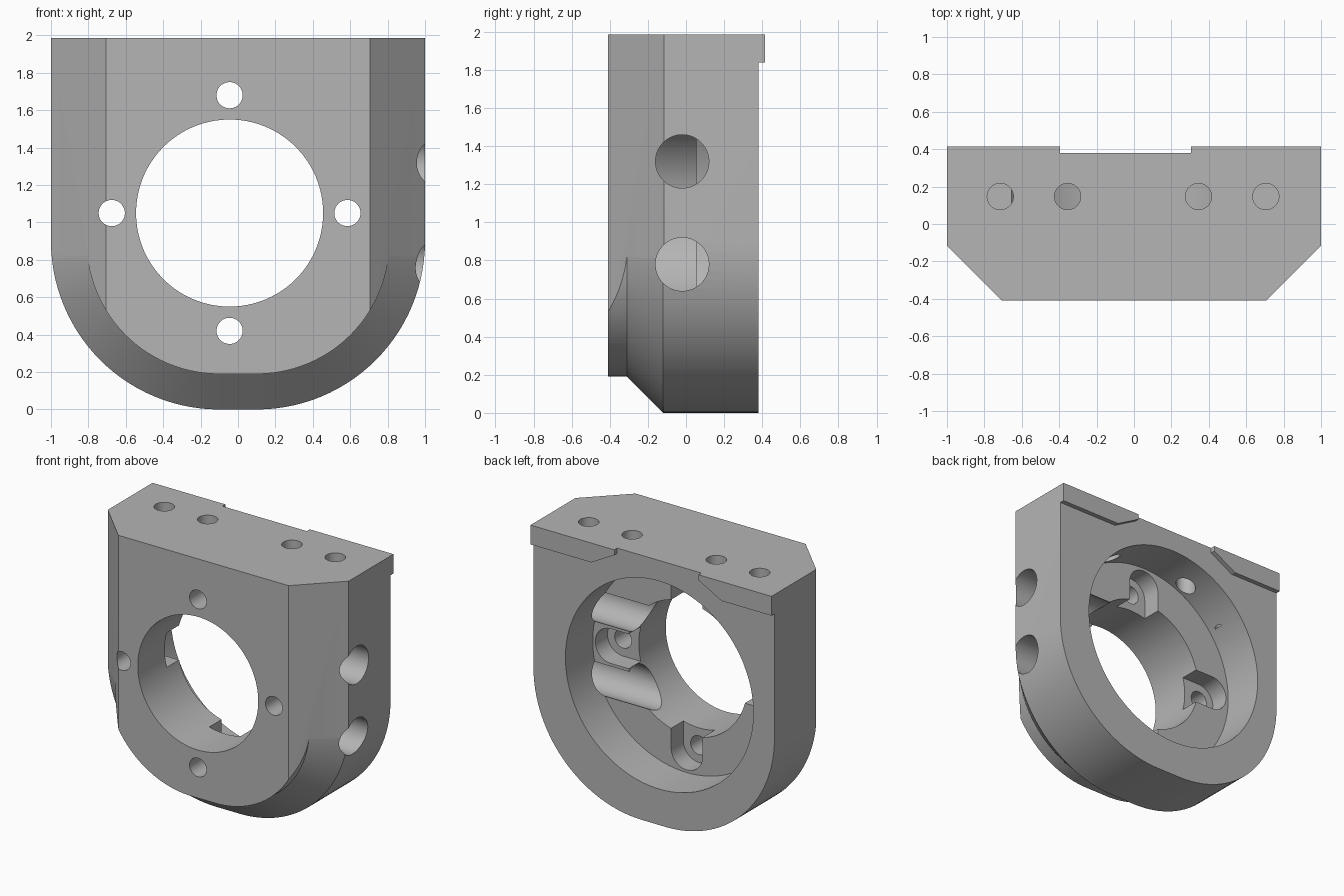
import bpy, bmesh, math
from mathutils import Matrix, Vector

cube = bpy.data.objects.get("Cube")
if cube:
    bpy.data.objects.remove(cube, do_unlink=True)

grey = bpy.data.materials.new("grey_metal")
grey.use_nodes = True
colour = (0.46, 0.46, 0.46, 1)
grey.diffuse_color = colour
grey.node_tree.nodes["Principled BSDF"].inputs["Base Color"].default_value = colour

TOP, BACK, STEP = 1.985, 0.38, 0.055
CX, CZ = -0.045, 1.05          # bore centre
BOLT = 0.63                    # bolt circle radius


def make_object(name, bm):
    bmesh.ops.recalc_face_normals(bm, faces=bm.faces)
    mesh = bpy.data.meshes.new(name)
    bm.to_mesh(mesh)
    bm.free()
    mesh.materials.append(grey)
    obj = bpy.data.objects.new(name, mesh)
    bpy.context.collection.objects.link(obj)
    return obj


def loft(name, rings):
    """Skin a stack of equal-length rings of 3D points and cap both ends."""
    bm = bmesh.new()
    rows = [[bm.verts.new(p) for p in ring] for ring in rings]
    n = len(rows[0])
    for a, b in zip(rows, rows[1:]):
        for i in range(n):
            j = (i + 1) % n
            bm.faces.new((a[i], a[j], b[j], b[i]))
    bm.faces.new(rows[0])
    bm.faces.new(rows[-1])
    return make_object(name, bm)


def cylinder(name, start, end, radius, sides=64):
    start, end = Vector(start), Vector(end)
    axis = end - start
    turn = axis.to_track_quat('Z', 'Y').to_matrix().to_4x4()
    bm = bmesh.new()
    bmesh.ops.create_cone(bm, cap_ends=True, segments=sides, radius1=radius,
                          radius2=radius, depth=axis.length,
                          matrix=Matrix.Translation((start + end) / 2) @ turn)
    return make_object(name, bm)


def cut(cutter):
    mod = body.modifiers.new(cutter.name, 'BOOLEAN')
    mod.operation, mod.solver, mod.object = 'DIFFERENCE', 'EXACT', cutter
    bpy.context.view_layer.objects.active = body
    bpy.ops.object.modifier_apply(modifier=mod.name)
    bpy.data.objects.remove(cutter, do_unlink=True)


def u_ring(y, inset):
    """U-shaped outline with a rounded bottom, shrunk by inset."""
    r, steps = 0.9 - inset, 28
    pts = [(-0.1 - r, y, TOP)]
    for side, first in ((-0.1, math.pi), (0.1, 1.5 * math.pi)):
        for i in range(steps + 1):
            a = first + math.pi / 2 * i / steps
            pts.append((side + r * math.cos(a), y, 0.9 + r * math.sin(a)))
    return pts + [(0.1 + r, y, TOP)]


# Body with a bevelled, stepped lower front
body = loft("housing_block", [u_ring(0.415, 0), u_ring(-0.12, 0),
                              u_ring(-0.31, 0.19), u_ring(-0.41, 0.19)])

# Vertical front corner chamfers
for s in (-1, 1):
    tri = [(s * 0.5, -0.616), (s * 1.2, 0.084), (s * 1.2, -0.616)]
    cut(loft("chamfer_cutter", [[(x, y, z) for x, y in tri] for z in (-0.2, 2.2)]))

# Back relief, leaving the two locating lips at the top
half = [(0.35, 2.2), (0.35, 1.945), (0.54, 1.84), (1.3, 1.84), (1.3, -0.2)]
outline = half + [(-x, z) for x, z in reversed(half)]
cut(loft("relief_cutter", [[(x + CX, y, z) for x, z in outline] for y in (BACK, 0.6)]))

# Main bore and rear counterbore
cut(cylinder("bore_cutter", (CX, -0.6, CZ), (CX, 0.6, CZ), 0.5, 128))
cut(cylinder("counterbore_cutter", (CX, STEP, CZ), (CX, 0.6, CZ), 0.78, 128))

# Bolt holes with round-ended pockets open to the bore
for k in range(4):
    a = k * math.pi / 2
    c, s = math.cos(a), math.sin(a)
    hx, hz = CX + BOLT * c, CZ + BOLT * s
    cut(cylinder("bolt_hole_cutter", (hx, -0.6, hz), (hx, 0.2, hz), 0.07, 48))
    slot = [(0.35, -0.13), (0.35, 0.13)]
    for i in range(25):
        t = math.pi / 2 - math.pi * i / 24
        slot.append((BOLT + 0.13 * math.cos(t), 0.13 * math.sin(t)))
    cut(loft("pocket_cutter", [[(CX + u * c - v * s, y, CZ + u * s + v * c)
                                for u, v in slot] for y in (-0.09, 0.2)]))

# Side ports on one flank, running into the bore
for z in (0.78, 1.32):
    cut(cylinder("side_port_cutter", (0.1, -0.02, z), (1.3, -0.02, z), 0.14))

# Top holes: the outer pair is blind, the inner pair reaches the counterbore
for x, depth in ((0.71, 0.45), (0.35, 0.6)):
    for s in (-1, 1):
        hx = s * x - 0.005
        cut(cylinder("top_hole_cutter", (hx, 0.147, TOP - depth), (hx, 0.147, 2.2), 0.07, 48))

bpy.ops.object.select_all(action='DESELECT')
body.select_set(True)
bpy.context.view_layer.objects.active = body
bpy.ops.object.shade_smooth_by_angle(angle=math.radians(20))
